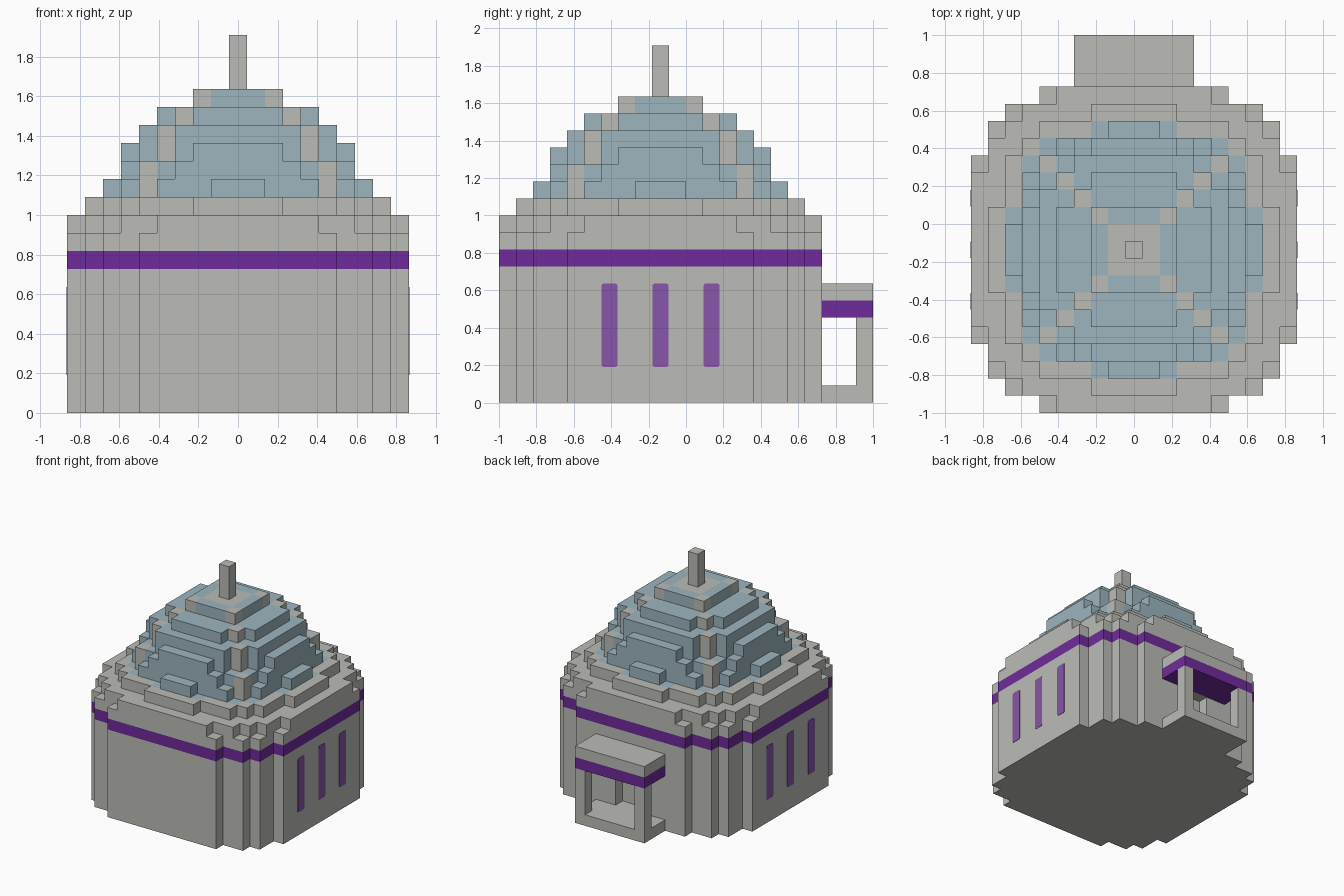
import bpy, bmesh
from mathutils import Vector

U = 1 / 11            # block size
SHIFT = -1.5 * U      # centre of the round building along y

old = bpy.data.objects.get("Cube")
if old:
    bpy.data.objects.remove(old, do_unlink=True)


def material(name, rgb):
    m = bpy.data.materials.new(name)
    m.use_nodes = True
    m.diffuse_color = (*rgb, 1)
    m.node_tree.nodes["Principled BSDF"].inputs["Base Color"].default_value = (*rgb, 1)
    return m


STONE, BLUE, PURPLE = range(3)
palette = [material("stone_grey", (0.497, 0.497, 0.468)),
           material("dome_blue", (0.337, 0.462, 0.521)),
           material("band_purple", (0.159, 0.024, 0.323))]
window_mat = material("window_purple", (0.242, 0.093, 0.392))

# Each layer is a union of rectangles (and their quarter turns), in blocks from centre
LAYERS = {z: [(9, 5), (8, 7)] for z in range(10)}
LAYERS.update({
    10: [(9, 4), (8, 6), (7, 7)],
    11: [(8, 2), (7, 5), (6, 6)],
    12: [(7, 1), (6, 4), (5, 5)],
    13: [(6, 3), (5, 5)],
    14: [(6, 2), (5, 3), (4, 4)],
    15: [(5, 3), (4, 4)],
    16: [(4, 2), (3, 3)],
    17: [(2, 2)],
})
LAYERS.update({z: [(0, 0)] for z in range(18, 21)})
GLAZED = [(7, 2), (6, 5)]


def inside(x, y, rects):
    big, small = max(abs(x), abs(y)), min(abs(x), abs(y))
    return any(big <= a and small <= b for a, b in rects)


def building_colour(x, y, z):
    if z == 8:
        return PURPLE
    rib = abs(x) == abs(y) or max(abs(x), abs(y)) <= 1 and z > 17
    if 11 <= z <= 17 and not rib and inside(x, y, GLAZED):
        return BLUE
    return STONE


def part_name(z):
    if z < 10:
        return "walls"
    return "roof_steps" if z < 12 else "dome" if z < 18 else "spire"


# Round building, with a shallow doorway at the back
parts = {}
span = range(-9, 10)
for z, rects in LAYERS.items():
    for x in span:
        for y in span:
            doorway = y == 9 and abs(x) <= 1 and 1 <= z <= 4
            if inside(x, y, rects) and not doorway:
                parts.setdefault(part_name(z), {})[x, y, z] = building_colour(x, y, z)

# Back porch: floor, corner posts, purple lintel and roof slab
porch = parts["porch"] = {}
for x in range(-3, 4):
    for y in range(10, 13):
        for z in range(7):
            post = abs(x) == 3 and y == 12
            if z in (0, 5, 6) or post:
                porch[x, y, z] = PURPLE if z == 5 else STONE

solid = set().union(*parts.values())

# The centre of the top step is stone
for x in (-1, 0, 1):
    for y in (-1, 0, 1):
        parts["dome"][x, y, 17] = BLUE if max(abs(x), abs(y)) > 1 else STONE


def build_blocks(name, cells):
    """Make the exposed faces of a set of blocks and merge the flat ones."""
    bm = bmesh.new()
    for cell, colour in cells.items():
        centre = Vector(cell) + Vector((0, 0, 0.5))
        for axis in range(3):
            for sign in (-1, 1):
                n = Vector((0, 0, 0))
                n[axis] = sign
                if tuple(int(c + d) for c, d in zip(cell, n)) in solid:
                    continue
                a = Vector((0, 0, 0))
                a[(axis + 1) % 3] = 0.5
                b = n.cross(a)
                corners = (-a - b, a - b, a + b, -a + b)
                face = bm.faces.new([bm.verts.new((centre + n / 2 + c) * U) for c in corners])
                face.material_index = colour
    bmesh.ops.remove_doubles(bm, verts=bm.verts, dist=U / 100)
    bmesh.ops.dissolve_limit(bm, angle_limit=0.01, verts=bm.verts, edges=bm.edges,
                             delimit={'MATERIAL'})
    finish(name, bm, palette).location.y = SHIFT


def finish(name, bm, mats):
    mesh = bpy.data.meshes.new(name)
    bm.to_mesh(mesh)
    bm.free()
    for m in mats:
        mesh.materials.append(m)
    obj = bpy.data.objects.new(name, mesh)
    bpy.context.collection.objects.link(obj)
    return obj


for name, cells in parts.items():
    build_blocks(name, cells)

# Tall slit windows with softened corners on both sides
for side, label in ((1, "left"), (-1, "right")):
    for i in (-1, 0, 1):
        bm = bmesh.new()
        bmesh.ops.create_cube(bm, size=1)
        bmesh.ops.scale(bm, vec=(0.006, 0.086, 0.446), verts=bm.verts)
        ends = [e for e in bm.edges if abs(e.verts[0].co.x - e.verts[1].co.x) > 0.001]
        bmesh.ops.bevel(bm, geom=ends, offset=0.012, segments=2, profile=0.5, affect='EDGES')
        window = finish(f"{label}_window_{i + 2}", bm, [window_mat])
        window.location = (side * 9.5 * U, 3 * i * U + SHIFT, 4.55 * U)
